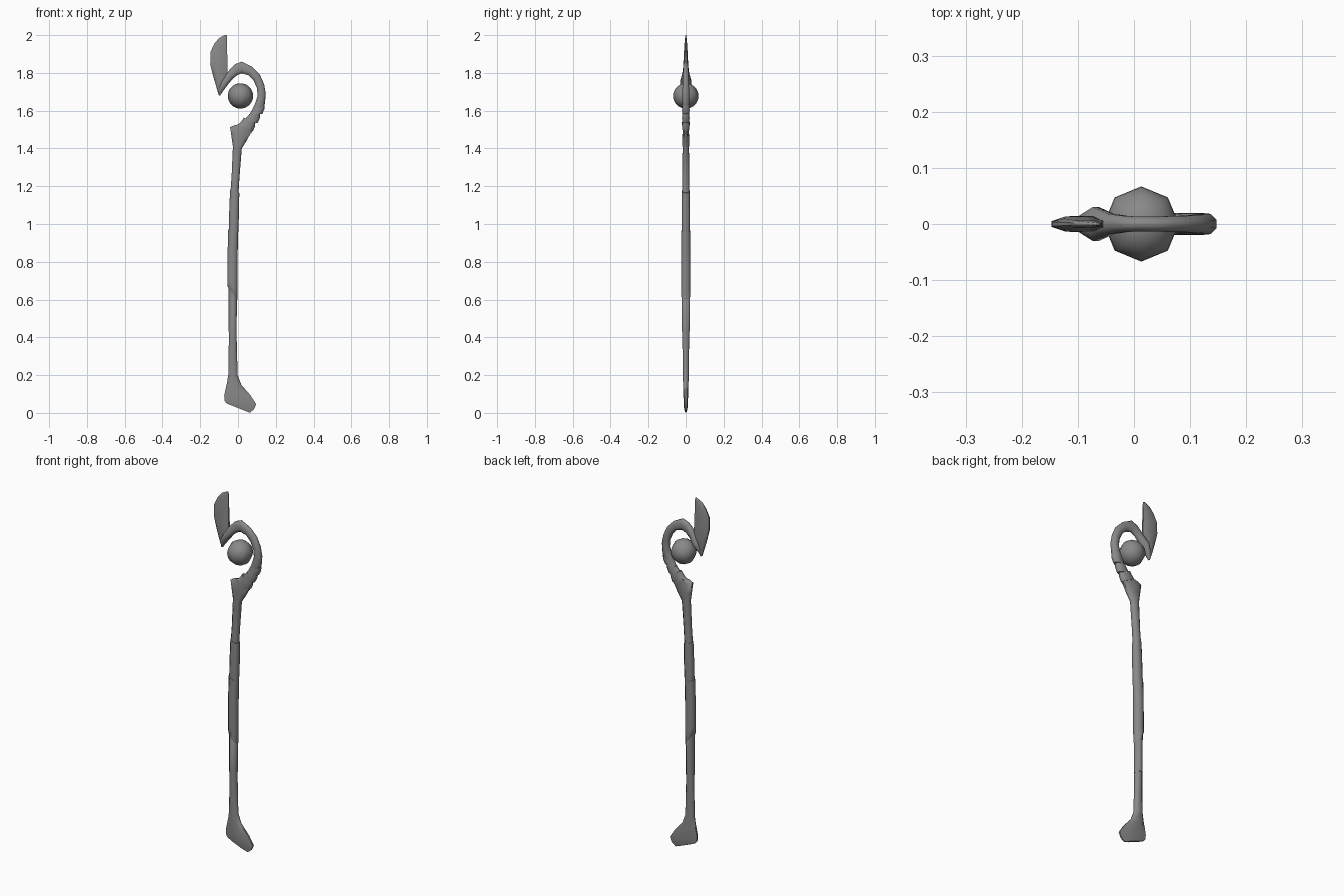
import bpy, bmesh, math

# Eight-sided flattened cross-section: (across, thickness)
SECTION = [(1, .4), (.5, 1), (-.5, 1), (-1, .4), (-1, -.4), (-.5, -1), (.5, -1), (1, -.4)]

dark = bpy.data.materials.new("dark_grey")
dark.diffuse_color = (.25, .25, .25, 1)


def finish(bm, name, angle=62):
    bmesh.ops.recalc_face_normals(bm, faces=bm.faces)
    mesh = bpy.data.meshes.new(name)
    bm.to_mesh(mesh)
    bm.free()
    mesh.materials.append(dark)
    ob = bpy.data.objects.new(name, mesh)
    bpy.context.collection.objects.link(ob)
    bpy.ops.object.select_all(action='DESELECT')
    ob.select_set(True)
    bpy.context.view_layer.objects.active = ob
    bpy.ops.object.shade_smooth_by_angle(angle=math.radians(angle))
    return ob


def loft(name, stations):
    """Each station: left x, left z, right x, right z, half thickness in y."""
    bm = bmesh.new()
    rings = []
    for lx, lz, rx, rz, t in stations:
        cx, cz, hx, hz = (lx + rx) / 2, (lz + rz) / 2, (rx - lx) / 2, (rz - lz) / 2
        rings.append([bm.verts.new((cx + u * hx, v * t, cz + u * hz)) for u, v in SECTION])
    n = len(SECTION)
    for a, b in zip(rings, rings[1:]):
        for i in range(n):
            bm.faces.new((a[i], a[(i + 1) % n], b[(i + 1) % n], b[i]))
    bm.faces.new(rings[0])
    bm.faces.new(rings[-1])
    return finish(bm, name)


# Flared foot and shaft, up to the neck
loft("shaft_and_foot", [
    (-.060, .050, .062, .001, .007), (-.070, .062, .084, .018, .010),
    (-.073, .090, .096, .046, .011), (-.066, .125, .065, .095, .013),
    (-.058, .160, .018, .148, .014), (-.051, .205, -.002, .200, .016),
    (-.048, .43, -.008, .43, .018), (-.049, .66, -.008, .66, .020),
    (-.048, .95, -.003, .95, .020), (-.040, 1.17, .003, 1.17, .019),
    (-.034, 1.25, .008, 1.25, .018), (-.027, 1.41, .020, 1.40, .017),
    (-.034, 1.46, .045, 1.44, .018), (-.042, 1.512, .072, 1.49, .016),
    (-.015, 1.525, .085, 1.515, .016)])

# Hook curling round the orb, ending in a flared point under the blade
loft("hook", [
    (-.030, 1.512, .070, 1.480, .015), (.022, 1.540, .096, 1.545, .017),
    (.062, 1.582, .122, 1.590, .018), (.088, 1.630, .142, 1.635, .019),
    (.104, 1.680, .147, 1.690, .018), (.100, 1.720, .138, 1.740, .017),
    (.082, 1.760, .116, 1.790, .015), (.055, 1.788, .075, 1.832, .014),
    (.020, 1.798, .020, 1.860, .013), (-.005, 1.788, -.018, 1.845, .014),
    (-.030, 1.766, -.052, 1.808, .018), (-.056, 1.735, -.080, 1.765, .030),
    (-.085, 1.695, -.106, 1.720, .013), (-.094, 1.680, -.102, 1.684, .006)])

# Upright blade
loft("blade", [
    (-.102, 1.682, -.094, 1.680, .006), (-.116, 1.730, -.072, 1.720, .013),
    (-.132, 1.785, -.054, 1.775, .014), (-.147, 1.845, -.055, 1.830, .013),
    (-.146, 1.910, -.057, 1.900, .010), (-.125, 1.955, -.058, 1.955, .007),
    (-.100, 1.985, -.058, 1.985, .004), (-.070, 2.0, -.060, 2.0, .002)])

# Wrapped sleeves on the grip, the middle one with a slanted lower edge
loft("grip_sleeve_lower", [
    (-.056, .67, -.003, .595, .0225), (-.056, .71, -.003, .65, .0235),
    (-.055, .85, -.002, .84, .0235), (-.052, .97, .001, .955, .023)])
loft("grip_sleeve_upper", [
    (-.050, .93, .001, .95, .021), (-.047, 1.05, .005, 1.05, .022),
    (-.042, 1.18, .007, 1.165, .0205)])
loft("grip_underwrap", [
    (-.049, .43, -.007, .43, .021), (-.050, .68, -.006, .64, .021)])

# Overlapping bands where the hook meets the neck
for i, (lx, lz, rx, rz) in enumerate([(.000, 1.525, .078, 1.490),
                                      (.030, 1.545, .104, 1.535),
                                      (.060, 1.580, .128, 1.582)]):
    loft(f"neck_band_{i + 1}", [(lx, lz, rx, rz, .018),
                                (lx + .020, lz + .020, rx + .011, rz + .025, .020),
                                (lx + .030, lz + .038, rx + .013, rz + .045, .018)])

# Floating orb
bm = bmesh.new()
bmesh.ops.create_uvsphere(bm, u_segments=8, v_segments=16, radius=.067)
bmesh.ops.translate(bm, verts=bm.verts, vec=(.013, 0, 1.678))
finish(bm, "orb")
